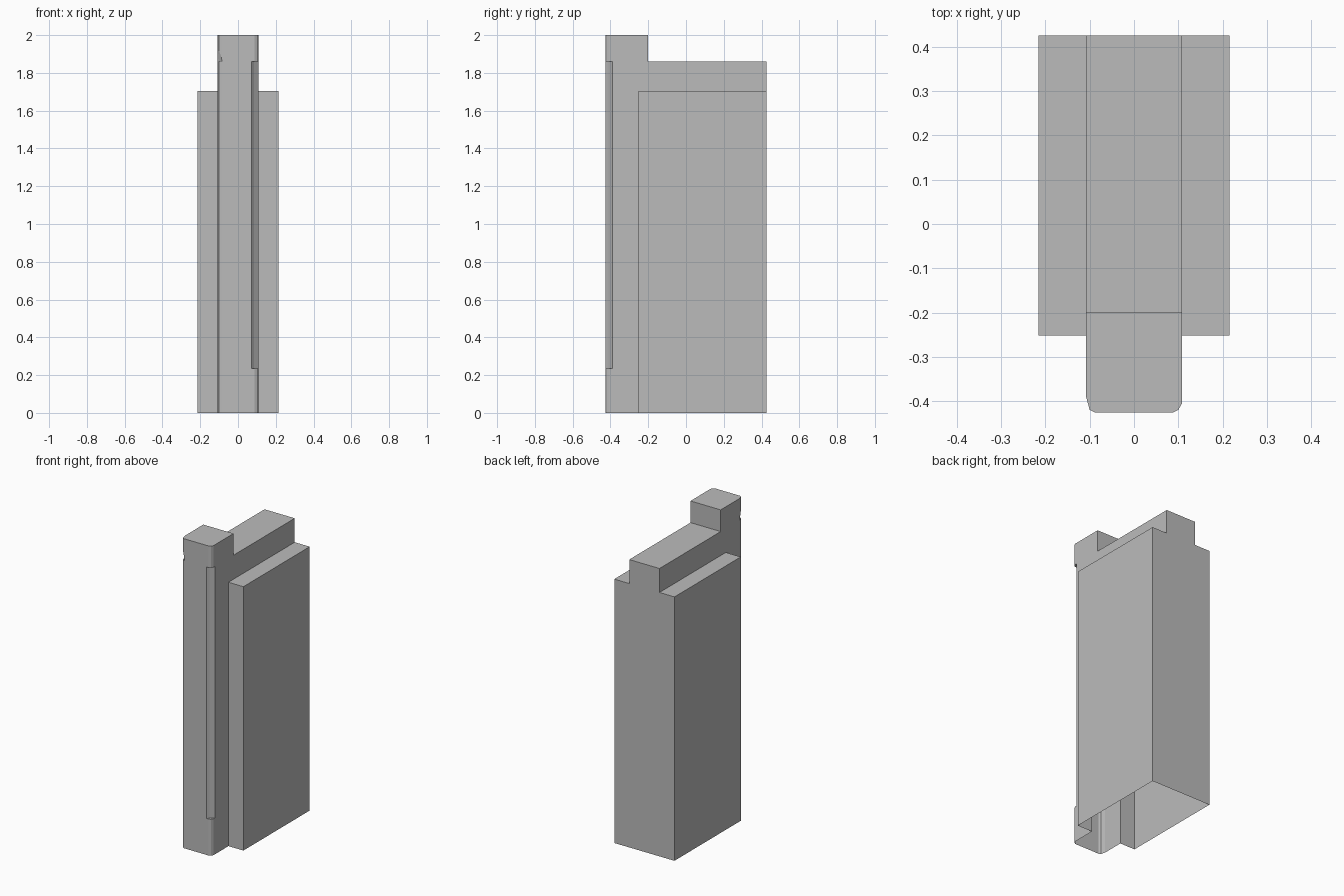
import bpy
import bmesh

cube = bpy.data.objects.get("Cube")
if cube:
    bpy.data.objects.remove(cube, do_unlink=True)

grey = bpy.data.materials.new("plain grey")
grey.use_nodes = True
colour = (0.5, 0.5, 0.5, 1)
grey.diffuse_color = colour
grey.node_tree.nodes["Principled BSDF"].inputs["Base Color"].default_value = colour


def loft(name, start, end):
    """Closed solid between two matching rings of points."""
    bm = bmesh.new()
    a = [bm.verts.new(p) for p in start]
    b = [bm.verts.new(p) for p in end]
    bm.faces.new(a)
    bm.faces.new(b)
    for i in range(len(a)):
        j = (i + 1) % len(a)
        bm.faces.new((a[i], a[j], b[j], b[i]))
    bmesh.ops.recalc_face_normals(bm, faces=bm.faces)
    mesh = bpy.data.meshes.new(name)
    bm.to_mesh(mesh)
    bm.free()
    mesh.materials.append(grey)
    obj = bpy.data.objects.new(name, mesh)
    bpy.context.collection.objects.link(obj)
    return obj


def upright(name, outline, z0, z1, top=None):
    return loft(name, [(x, y, z0) for x, y in outline],
                [(x, y, z1) for x, y in top or outline])


def combine(target, other, operation):
    mod = target.modifiers.new(operation, "BOOLEAN")
    mod.object, mod.operation, mod.solver = other, operation, "EXACT"
    bpy.context.view_layer.objects.active = target
    bpy.ops.object.modifier_apply(modifier=mod.name)
    bpy.data.objects.remove(other, do_unlink=True)


W, FIN, FRONT, BACK = 0.215, 0.108, -0.425, 0.425

# Wide stepped body, extruded from front to back
half = [(W, 0), (W, 1.705), (FIN, 1.705), (FIN, 1.86)]
section = half + [(-x, z) for x, z in reversed(half)]
body = loft("stepped_body", [(x, -0.252, z) for x, z in section],
            [(x, BACK, z) for x, z in section])

# Narrow front post with softened front corners and a raised head
post = upright("front_post", [
    (FIN, -0.2), (-FIN, -0.2), (-FIN, -0.39), (-0.1, -0.419), (-0.088, FRONT),
    (0.088, FRONT), (0.1, -0.419), (FIN, -0.405)], 0, 2)

# Groove along one front corner
combine(post, upright("groove_cutter", [
    (0.071, -0.44), (0.071, FRONT), (0.084, -0.41), (FIN, -0.39),
    (0.13, -0.39), (0.13, -0.44)], 0.235, 1.86), "DIFFERENCE")

# Tapering cut under the head on the other corner
combine(post, upright("taper_cutter",
                      [(-0.08, -0.43), (-0.115, -0.386), (-0.13, -0.45)], 1.86, 1.96,
                      [(-0.1, -0.43), (-0.115, -0.41), (-0.13, -0.45)]), "DIFFERENCE")

combine(body, post, "UNION")

# Open underside
bm = bmesh.new()
bm.from_mesh(body.data)
base = [f for f in bm.faces if all(v.co.z < 0.001 for v in f.verts)]
bmesh.ops.delete(bm, geom=base, context="FACES")
bm.to_mesh(body.data)
bm.free()
body.name = "hollow_body"
